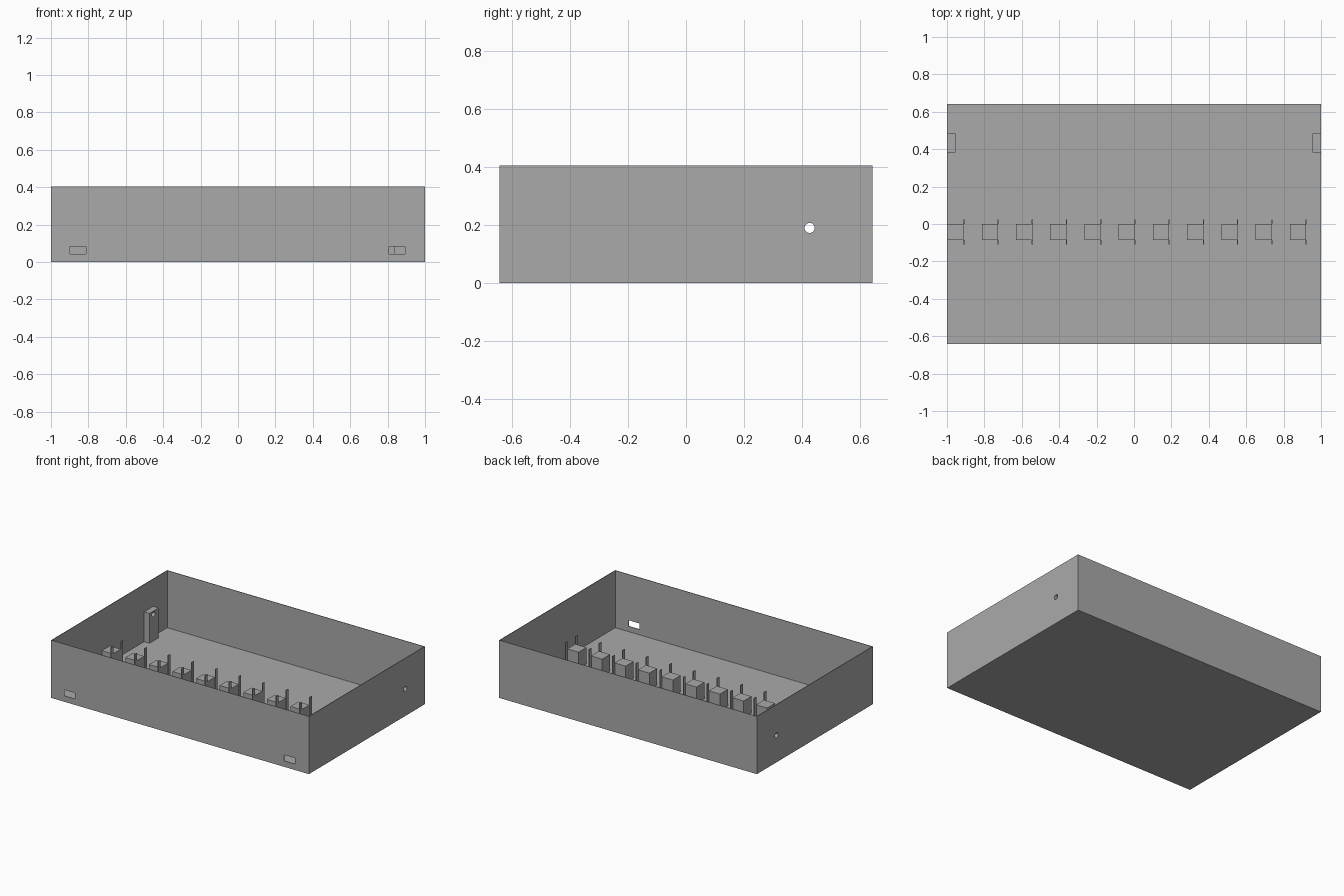
import bpy, math

if "Cube" in bpy.data.objects:
    bpy.data.objects.remove(bpy.data.objects["Cube"])

W, D, H = 2.0, 1.285, 0.405      # outer tray size
T = 0.004                        # sheet thickness

grey = bpy.data.materials.new("grey")
grey.diffuse_color = (0.4, 0.4, 0.4, 1)
grey.use_nodes = True
grey.node_tree.nodes["Principled BSDF"].inputs["Base Color"].default_value = grey.diffuse_color


def box(name, x0, x1, y0, y1, z0, z1):
    bpy.ops.mesh.primitive_cube_add(size=1)
    ob = bpy.context.object
    ob.name = name
    for v in ob.data.vertices:
        v.co = ((x0 + x1) / 2 + v.co.x * (x1 - x0),
                (y0 + y1) / 2 + v.co.y * (y1 - y0),
                (z0 + z1) / 2 + v.co.z * (z1 - z0))
    ob.data.materials.append(grey)
    return ob


def rod(name, y, z, r):
    bpy.ops.mesh.primitive_cylinder_add(vertices=24, radius=r, depth=W + 0.4,
                                        location=(0, y, z),
                                        rotation=(0, math.pi / 2, 0))
    ob = bpy.context.object
    ob.name = name
    ob.data.materials.append(grey)
    return ob


def cut(target, cutter):
    mod = target.modifiers.new("cut", 'BOOLEAN')
    mod.operation = 'DIFFERENCE'
    mod.solver = 'EXACT'
    mod.object = cutter
    bpy.context.view_layer.objects.active = target
    bpy.ops.object.modifier_apply(modifier=mod.name)


# Open tray with two front slots
tray = box("tray", -W / 2, W / 2, -D / 2, D / 2, 0, H)
hollow = box("hollow_cutter", -W / 2 + T, W / 2 - T, -D / 2 + T, D / 2 - T, T, H + 0.2)
slots = [box("slot_cutter", x, x + 0.085, -D / 2 - 0.1, -D / 2 + 0.1, 0.042, 0.084)
         for x in (-0.898, 0.807)]

# Bearing towers on the side walls
towers = [box("bearing_tower_left", -W / 2 + T, -0.954, 0.382, 0.484, T, 0.213),
          box("bearing_tower_right", 0.954, W / 2 - T, 0.382, 0.484, T, 0.213)]

# Axle hole through both side walls and towers
axle = rod("axle_cutter", 0.426, 0.19, 0.0172)
for c in [hollow, axle] + slots:
    cut(tray, c)
for t in towers:
    cut(t, axle)
for c in [hollow, axle] + slots:
    bpy.data.objects.remove(c, do_unlink=True)

# Row of blocks, each with a pair of thin posts at its right edge
for i in range(11):
    x = -0.91 + i * 0.183
    box("block", max(x - 0.087, -W / 2 + T), x, -0.086, 0.001, T, 0.12)
    for y0, y1 in ((-0.11, -0.086), (0.001, 0.023)):
        box("post", x - 0.003, x + 0.003, y0, y1, T, 0.174)
